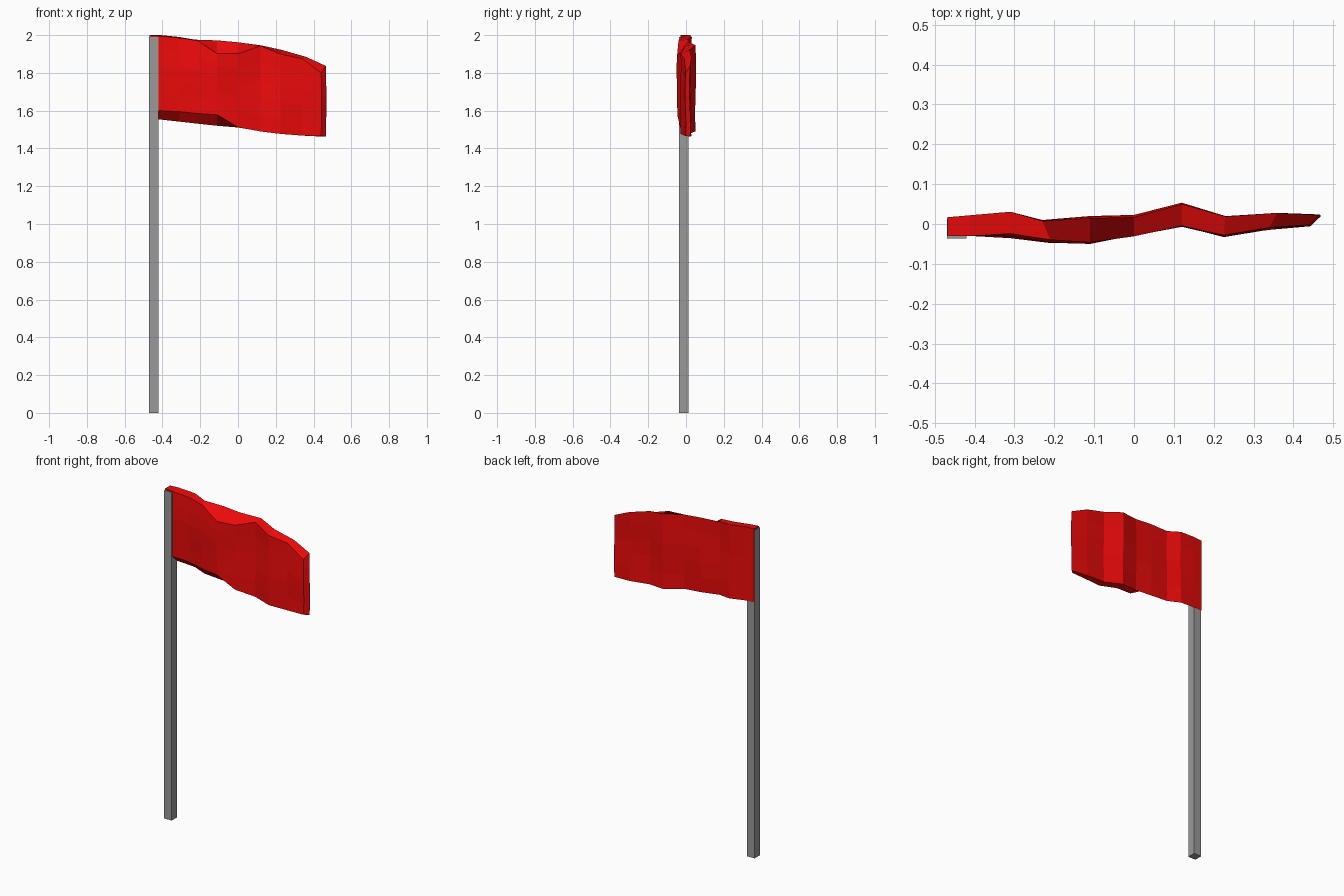
import bpy, bmesh, math

if "Cube" in bpy.data.objects:
    bpy.data.objects.remove(bpy.data.objects["Cube"])

# Square pole
bpy.ops.mesh.primitive_cube_add(size=1, location=(-0.445, -0.011, 0.995))
pole = bpy.context.object
pole.name = "pole"
pole.scale = (0.05, 0.05, 1.99)
grey = bpy.data.materials.new("pole_grey")
grey.diffuse_color = (0.32, 0.32, 0.32, 1)
grey.use_nodes = True
grey.node_tree.nodes["Principled BSDF"].inputs["Base Color"].default_value = grey.diffuse_color
pole.data.materials.append(grey)

# Cloth stations: x, y, top z, bottom z for each side of the thick flag
front = [(-0.468, -0.030, 2.00, 1.60), (-0.41, -0.030, 1.995, 1.60),
         (-0.31, -0.027, 1.985, 1.595), (-0.21, -0.040, 1.970, 1.585),
         (-0.11, -0.044, 1.902, 1.578), (0.00, -0.028, 1.902, 1.512),
         (0.12, -0.004, 1.943, 1.490), (0.225, -0.030, 1.900, 1.477),
         (0.34, -0.012, 1.875, 1.468), (0.44, -0.003, 1.800, 1.466)]
back = [(-0.468, 0.017, 2.00, 1.555), (-0.41, 0.022, 2.00, 1.553),
        (-0.31, 0.028, 1.990, 1.542), (-0.23, 0.007, 1.976, 1.533),
        (-0.11, 0.017, 1.972, 1.520), (0.00, 0.020, 1.962, 1.511),
        (0.12, 0.051, 1.946, 1.491), (0.23, 0.017, 1.922, 1.478),
        (0.36, 0.025, 1.885, 1.467), (0.465, 0.021, 1.837, 1.462)]
ROWS = 5


def column(bm, station, i, bulge):
    """Vertices down one side of a station, gently rippled between its ends."""
    x, y, top, bottom = station
    verts = []
    for r in range(ROWS + 1):
        t = r / ROWS
        ripple = bulge * math.sin(math.pi * t)
        if i > 1:
            ripple += 0.003 * math.sin(2 * math.pi * t + i)
        dx = 0.006 * math.sin(math.pi * t) * (i == 9)
        verts.append(bm.verts.new((x + dx * 0.5, y + ripple, top + (bottom - top) * t)))
    return verts


# Rings of front and back columns joined along the flag
bm = bmesh.new()
rings = []
for i, (f, b) in enumerate(zip(front, back)):
    amount = -0.006 if 1 < i < 5 else 0
    rings.append(column(bm, f, i, amount) + column(bm, b, i, 0)[::-1])
n = len(rings[0])
for a, b in zip(rings, rings[1:]):
    for k in range(n):
        bm.faces.new((a[k], b[k], b[(k + 1) % n], a[(k + 1) % n]))

# Close both ends with strips
for ring in (rings[0], rings[-1]):
    for k in range(ROWS):
        bm.faces.new((ring[k], ring[k + 1], ring[n - 2 - k], ring[n - 1 - k]))
bmesh.ops.recalc_face_normals(bm, faces=bm.faces)

mesh = bpy.data.meshes.new("flag_cloth")
bm.to_mesh(mesh)
bm.free()
flag = bpy.data.objects.new("flag_cloth", mesh)
bpy.context.collection.objects.link(flag)
red = bpy.data.materials.new("flag_red")
red.diffuse_color = (0.85, 0.003, 0.003, 1)
red.use_nodes = True
red.node_tree.nodes["Principled BSDF"].inputs["Base Color"].default_value = red.diffuse_color
mesh.materials.append(red)
